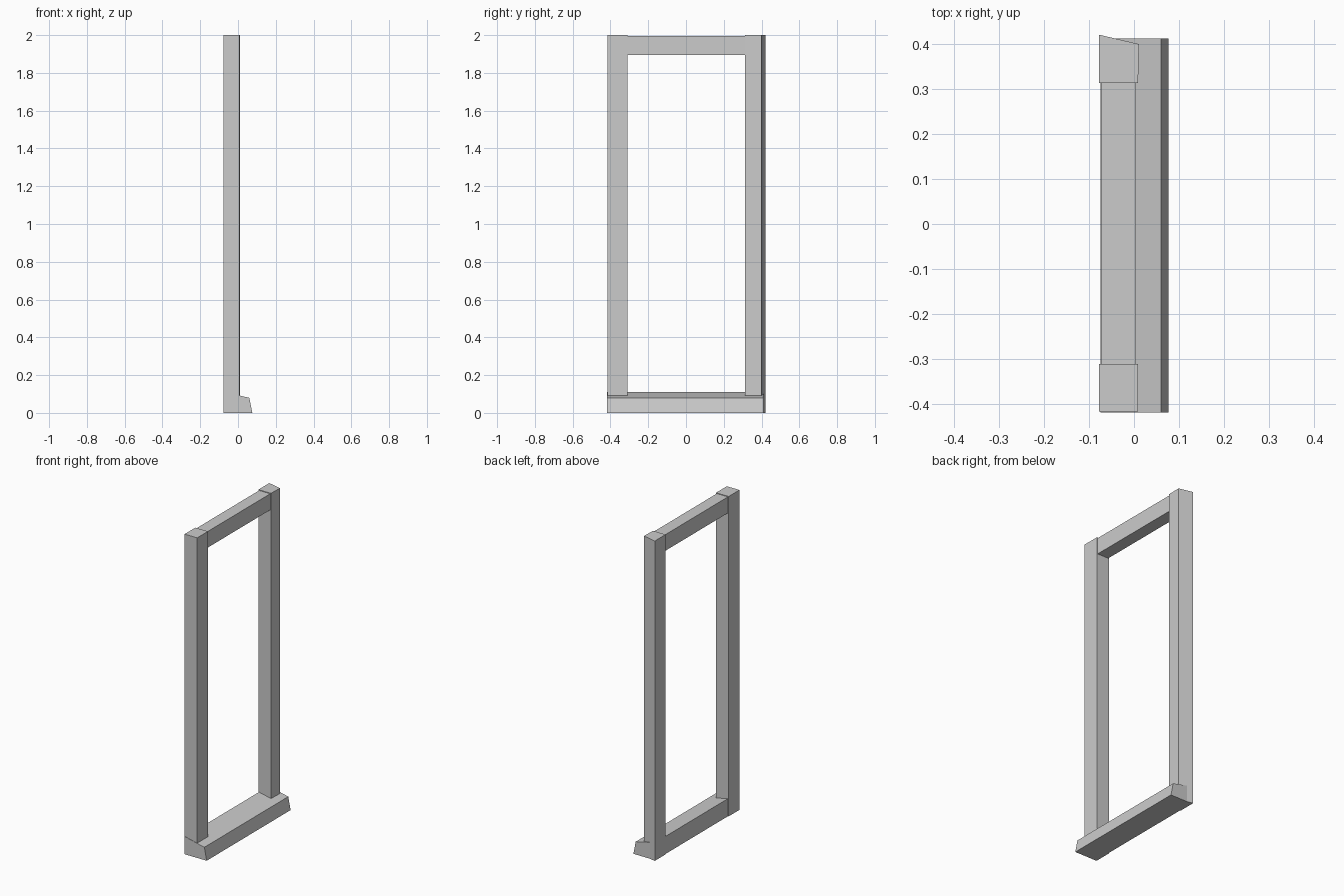
import bpy
import bmesh
from mathutils import Vector

if "Cube" in bpy.data.objects:
    bpy.data.objects.remove(bpy.data.objects["Cube"], do_unlink=True)

# Single flat grey
grey = bpy.data.materials.new("plain_grey")
grey.use_nodes = True
colour = (0.6, 0.6, 0.6, 1)
grey.diffuse_color = colour
grey.node_tree.nodes["Principled BSDF"].inputs["Base Color"].default_value = colour


def prism(name, outline, offset):
    """Extrude a closed outline of 3D points along an offset."""
    bm = bmesh.new()
    face = bm.faces.new([bm.verts.new(p) for p in outline])
    moved = bmesh.ops.extrude_face_region(bm, geom=[face])["geom"]
    verts = [v for v in moved if isinstance(v, bmesh.types.BMVert)]
    bmesh.ops.translate(bm, verts=verts, vec=Vector(offset))
    bmesh.ops.recalc_face_normals(bm, faces=bm.faces)
    mesh = bpy.data.meshes.new(name)
    bm.to_mesh(mesh)
    bm.free()
    mesh.materials.append(grey)
    obj = bpy.data.objects.new(name, mesh)
    bpy.context.collection.objects.link(obj)
    return obj


def post(name, plan):
    return prism(name, [(x, y, 0) for x, y in plan], (0, 0, 2))


def rail(name, section, start, end):
    return prism(name, [(x, start, z) for x, z in section], (0, end - start, 0))


# Upright posts; the back one has a skewed outer face
post("front_post", [(-0.078, -0.416), (0.009, -0.416), (0.009, -0.31), (-0.078, -0.31)])
post("back_post", [(-0.078, 0.313), (0.009, 0.313), (0.011, 0.399), (-0.078, 0.42)])

# Lintel, set slightly inside the posts
rail("lintel", [(-0.073, 1.895), (0.004, 1.895), (0.004, 1.996), (-0.073, 1.996)],
     -0.33, 0.33)

# Sill with sloping top and battered outer face
rail("sill", [(-0.074, 0), (0.076, 0), (0.06, 0.08), (-0.074, 0.11)], -0.418, 0.411)
